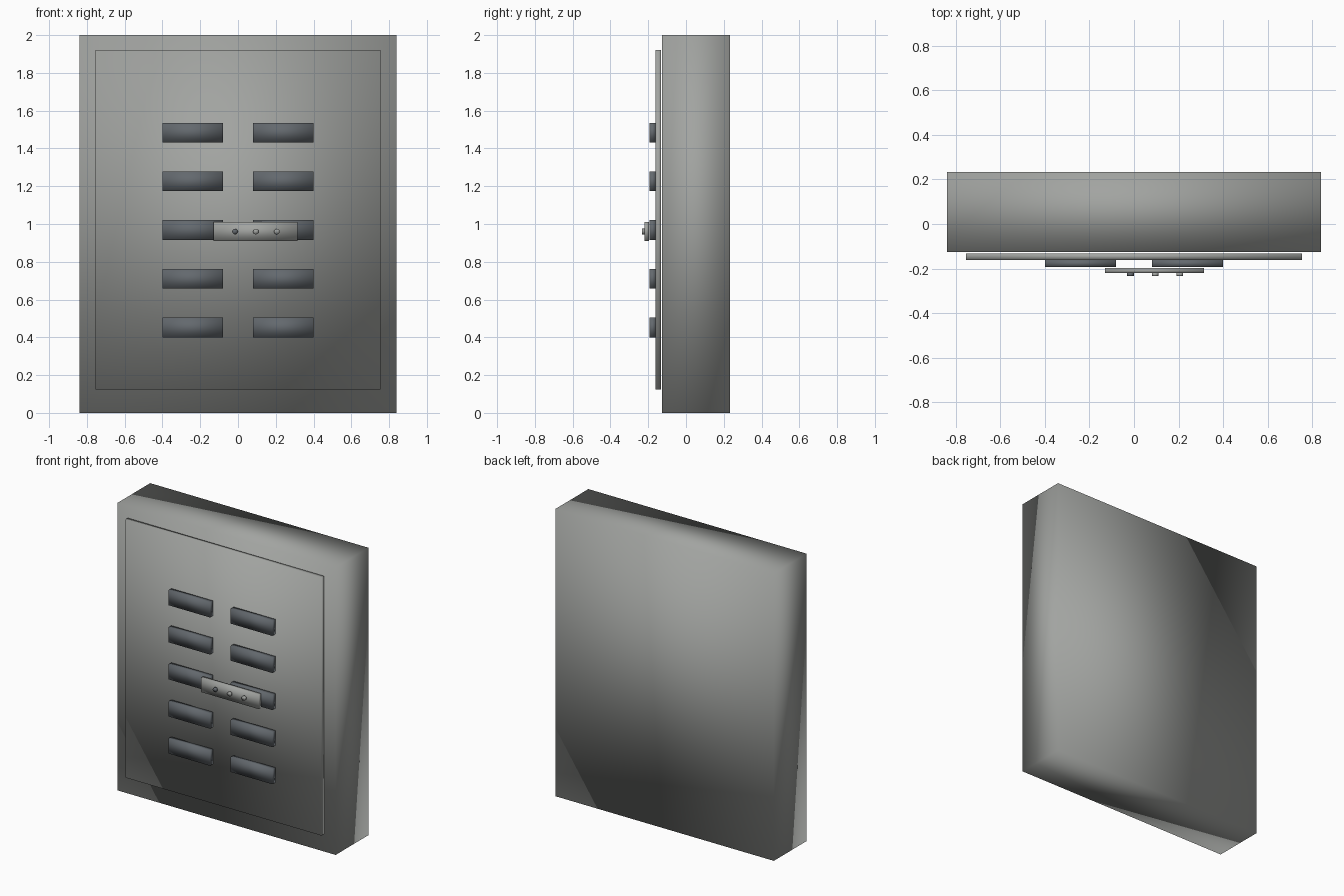
import bpy
from mathutils import Matrix
import bmesh

cube = bpy.data.objects.get("Cube")
if cube:
    bpy.data.objects.remove(cube, do_unlink=True)


def make_material(name, rgb):
    mat = bpy.data.materials.new(name)
    mat.use_nodes = True
    mat.diffuse_color = (*rgb, 1)
    mat.node_tree.nodes["Principled BSDF"].inputs["Base Color"].default_value = (*rgb, 1)
    return mat


def finish(name, bm, mat):
    mesh = bpy.data.meshes.new(name)
    for face in bm.faces:
        face.smooth = True
    bm.to_mesh(mesh)
    bm.free()
    mesh.materials.append(mat)
    obj = bpy.data.objects.new(name, mesh)
    bpy.context.collection.objects.link(obj)
    return obj


def box(name, xs, ys, zs, mat):
    """Softly shaded box between pairs of limits."""
    bm = bmesh.new()
    bmesh.ops.create_cube(bm, size=1)
    for v in bm.verts:
        v.co = [lim[0] if c < 0 else lim[1] for c, lim in zip(v.co, (xs, ys, zs))]
    return finish(name, bm, mat)


def stud(name, x, z, mat):
    """Short round stud pointing forward."""
    bm = bmesh.new()
    place = Matrix.Translation((x, -0.227, z)) @ Matrix.Rotation(1.5708, 4, "X")
    bmesh.ops.create_cone(bm, cap_ends=True, segments=16, radius1=0.015,
                          radius2=0.015, depth=0.014, matrix=place)
    return finish(name, bm, mat)


grey = make_material("warm grey metal", (0.36, 0.37, 0.355))
slate = make_material("dark slate", (0.125, 0.14, 0.155))

# Cabinet body and the door panel floating just in front of it
box("cabinet_body", (-0.84, 0.84), (-0.126, 0.234), (0, 2), grey)
box("door_panel", (-0.755, 0.755), (-0.161, -0.132), (0.125, 1.92), grey)

# Two columns of vent blocks
for row in range(5):
    z = 0.452 + row * 0.258
    for side, sign in (("left", 1), ("right", -1)):
        xs = sorted((sign * 0.08, sign * 0.40))
        box(f"vent_{side}_{row + 1}", xs, (-0.194, -0.161), (z - 0.052, z + 0.052), slate)

# Latch plate with three studs
box("latch_plate", (-0.13, 0.315), (-0.221, -0.197), (0.91, 1.01), grey)
for i in range(3):
    stud(f"latch_stud_{i + 1}", -0.016 + i * 0.111, 0.96, slate if i == 0 else grey)
